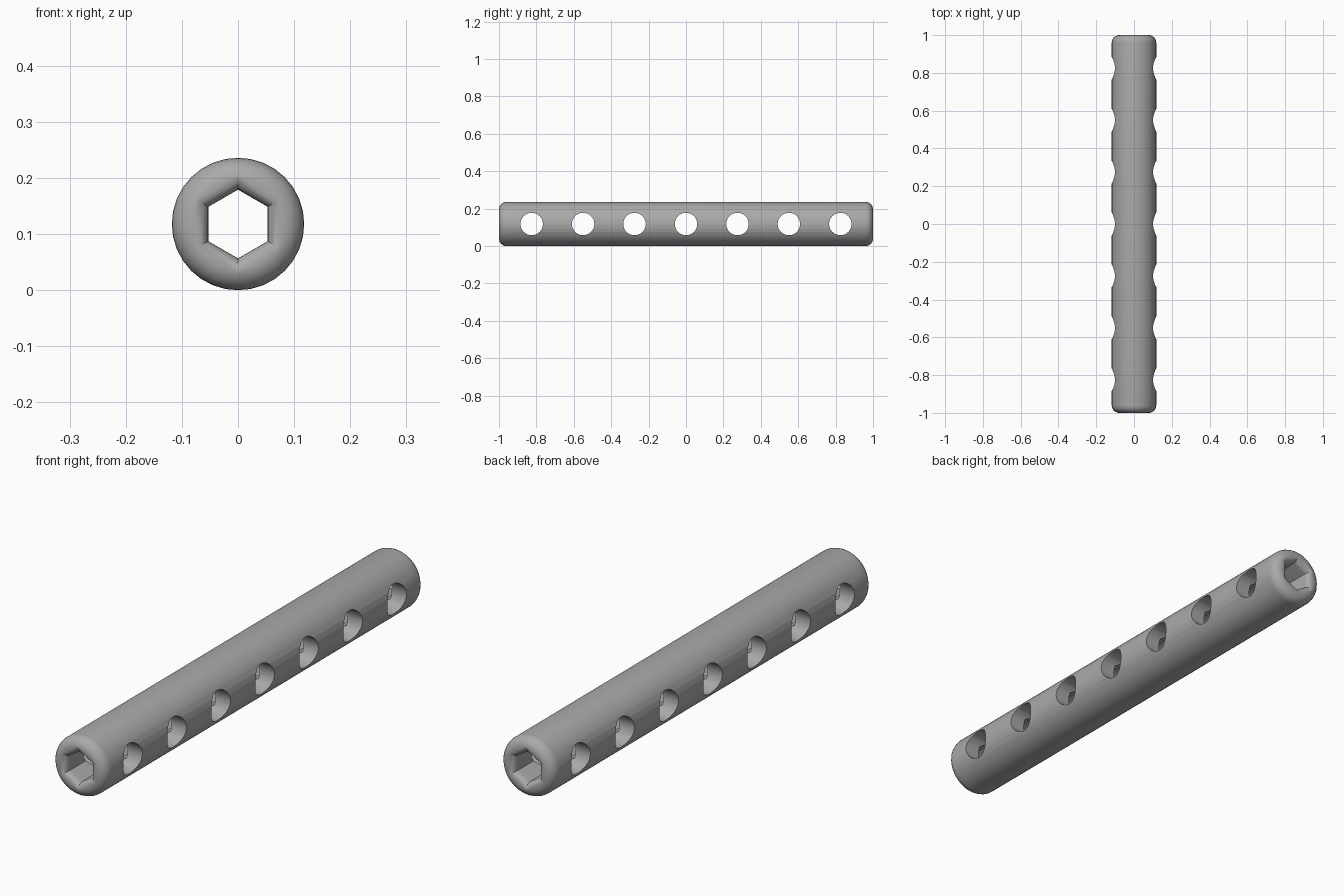
import bpy, bmesh, math
from mathutils import Matrix, Vector

default = bpy.data.objects.get("Cube")
if default:
    bpy.data.objects.remove(default)

RADIUS = 0.118          # outer radius and height of the axis
BORE = 0.053            # half the width across the flats of the bore
OUTER_ROUND = 0.04
BORE_ROUND = 0.025
HOLE_RADIUS = 0.06
HOLE_SPACING = 0.275
STEPS = 6

steel = bpy.data.materials.new("grey metal")
steel.use_nodes = True
colour = (0.4, 0.4, 0.4, 1)
steel.diffuse_color = colour
steel.node_tree.nodes["Principled BSDF"].inputs["Base Color"].default_value = colour


def finish(name, bm):
    bmesh.ops.recalc_face_normals(bm, faces=bm.faces)
    mesh = bpy.data.meshes.new(name)
    bm.to_mesh(mesh)
    bm.free()
    mesh.materials.append(steel)
    obj = bpy.data.objects.new(name, mesh)
    bpy.context.collection.objects.link(obj)
    return obj


def loft(name, profile, sides):
    """Skin regular polygons of (radius, y) along the y axis, first corner up."""
    bm = bmesh.new()
    rings = []
    for r, y in profile:
        angles = [math.tau * i / sides for i in range(sides)]
        rings.append([bm.verts.new((r * math.sin(a), y, RADIUS + r * math.cos(a)))
                      for a in angles])
    for a, b in zip(rings, rings[1:]):
        for i in range(sides):
            j = (i + 1) % sides
            bm.faces.new((a[i], a[j], b[j], b[i]))
    bm.faces.new(rings[0])
    bm.faces.new(rings[-1])
    return finish(name, bm)


def both_ends(half):
    return [(r, -y) for r, y in reversed(half)] + half


quarter = [math.pi / 2 * i / STEPS for i in range(STEPS + 1)]

# Round rod with softened ends
rod = loft("perforated_tube", both_ends(
    [(RADIUS - OUTER_ROUND * (1 - math.cos(a)), 1 - OUTER_ROUND * (1 - math.sin(a)))
     for a in quarter]), 32)

# Hexagonal bore flaring out at both mouths
corner = 1 / math.cos(math.pi / 6)
flare = [((BORE + BORE_ROUND * (1 - math.cos(a))) * corner,
          1 - BORE_ROUND * (1 - math.sin(a))) for a in quarter]
flare.append((flare[-1][0], 1.02))
bore = loft("bore_cutter", both_ends(flare), 6)

# Row of seven cross holes
bm = bmesh.new()
for i in range(-3, 4):
    place = Matrix.Translation(Vector((0, i * HOLE_SPACING, RADIUS)))
    bmesh.ops.create_cone(bm, cap_ends=True, segments=32, radius1=HOLE_RADIUS,
                          radius2=HOLE_RADIUS, depth=0.4,
                          matrix=place @ Matrix.Rotation(math.pi / 2, 4, 'Y'))
holes = finish("hole_cutter", bm)

# Cut the bore and the holes, then bake the result
for cutter in (bore, holes):
    cut = rod.modifiers.new(cutter.name, 'BOOLEAN')
    cut.operation = 'DIFFERENCE'
    cut.solver = 'EXACT'
    cut.object = cutter
bpy.context.view_layer.update()
graph = bpy.context.evaluated_depsgraph_get()
baked = bpy.data.meshes.new_from_object(rod.evaluated_get(graph))
rod.modifiers.clear()
rod.data = baked
for cutter in (bore, holes):
    bpy.data.objects.remove(cutter)

# Smooth shading with sharp creases
bpy.ops.object.select_all(action='DESELECT')
rod.select_set(True)
bpy.context.view_layer.objects.active = rod
bpy.ops.object.shade_smooth_by_angle(angle=math.radians(35))
